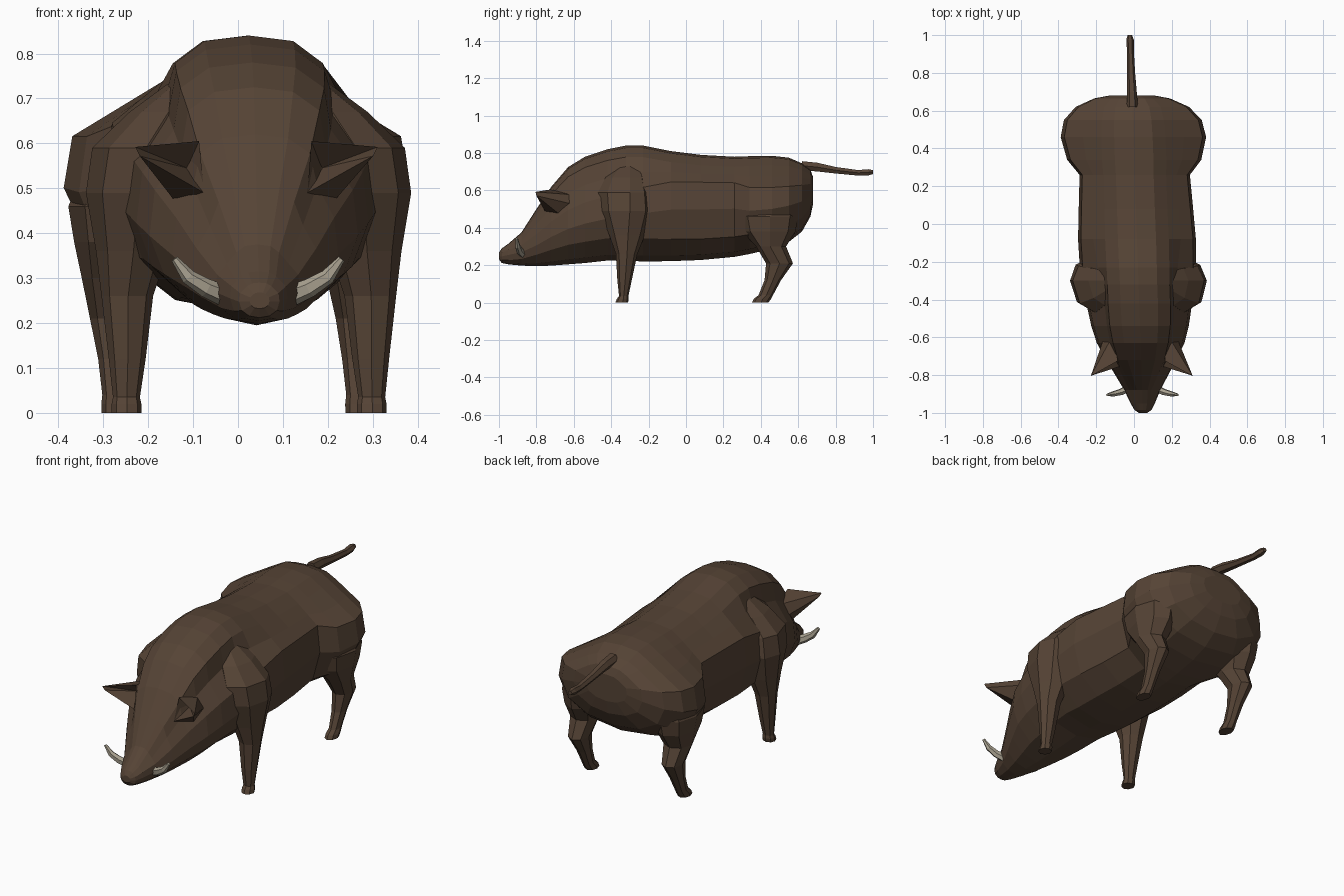
import bpy, bmesh, math
from mathutils import Vector


def material(name, rgb):
    m = bpy.data.materials.new(name)
    m.diffuse_color = (*rgb, 1)
    return m


hide = material("brown hide", (0.092, 0.057, 0.036))
ivory = material("tusk ivory", (0.40, 0.36, 0.28))


def lean(p):
    # the animal stands turned by about two degrees
    return (p[0] + 0.013 - 0.035 * p[1], p[1], p[2])


def make(name, verts, faces, mat):
    me = bpy.data.meshes.new(name)
    me.from_pydata([lean(v) for v in verts], [], faces)
    bm = bmesh.new()
    bm.from_mesh(me)
    bmesh.ops.recalc_face_normals(bm, faces=bm.faces)
    bm.to_mesh(me)
    bm.free()
    me.materials.append(mat)
    ob = bpy.data.objects.new(name, me)
    bpy.context.collection.objects.link(ob)
    return ob


def loft(name, rings, mat):
    n = len(rings[0])
    verts = [v for r in rings for v in r]
    faces = [(i * n + j, i * n + (j + 1) % n, (i + 1) * n + (j + 1) % n, (i + 1) * n + j)
             for i in range(len(rings) - 1) for j in range(n)]
    faces += [tuple(range(n)), tuple(range(len(verts) - n, len(verts)))]
    return make(name, verts, faces, mat)


def body_ring(y, top, bot, w, t, s, k):
    # half outline of a cross-section, mirrored; t = width of the back,
    # s = height of the flank edge, k = how far the slope between them bulges
    half = [(0, 1), (t * .6, .98), (t, .90), (t + (.95 - t) * k, (s + .9) / 2), (.95, s),
            (1, s * .65), (.86, .2), (.5, .05), (0, 0)]
    pts = half + [(-x, z) for x, z in reversed(half[1:-1])]
    return [(x * w, y, bot + z * (top - bot)) for x, z in pts]


# snout, head, neck, trunk and rump:
# y, top, bottom, half width, back width, flank height, slope bulge
stations = [
    (-1.0, .268, .232, .022, .6, .7, .5), (-.985, .29, .212, .045, .6, .7, .5),
    (-.95, .315, .205, .064, .6, .7, .5), (-.88, .375, .198, .095, .5, .62, .5),
    (-.80, .50, .195, .14, .60, .56, .4), (-.72, .62, .198, .185, .66, .56, .3),
    (-.63, .725, .205, .232, .63, .56, .2), (-.54, .78, .212, .258, .62, .57, .18),
    (-.42, .82, .225, .280, .59, .58, .18), (-.32, .84, .225, .305, .54, .60, .22),
    (-.23, .84, .22, .308, .54, .64, .35), (-.08, .81, .222, .312, .54, .72, .5),
    (.08, .79, .228, .303, .55, .74, .5), (.26, .78, .245, .292, .57, .74, .5),
    (.34, .783, .26, .355, .48, .68, .5), (.46, .785, .288, .385, .44, .66, .5),
    (.55, .775, .325, .365, .45, .66, .5), (.62, .745, .38, .30, .5, .68, .5),
    (.665, .71, .46, .20, .55, .7, .5), (.68, .67, .53, .12, .6, .7, .5)]
loft("body", [body_ring(*s) for s in stations], hide)


def leg(name, side, rows):
    # rows: z, inner x, outer x, front y, back y, y of the outermost point
    rings = []
    for z, xi, xo, yf, yb, ym in rows:
        cx, rx = (xi + xo) / 2, (xo - xi) / 2
        ring = []
        for a in [k * math.pi / 4 for k in range(8)]:
            s = math.sin(a)
            y = ym + s * (yb - ym if s > 0 else ym - yf)
            ring.append((side * (cx + rx * math.cos(a)), y, z))
        rings.append(ring)
    loft(name, rings, hide)


front_rows = [
    (.74, .08, .17, -.36, -.24, -.30), (.67, .10, .265, -.43, -.21, -.30),
    (.59, .12, .348, -.47, -.19, -.30), (.49, .14, .362, -.46, -.18, -.30),
    (.36, .18, .340, -.41, -.22, -.31), (.26, .213, .328, -.375, -.26, -.315),
    (.12, .230, .312, -.367, -.29, -.325), (.035, .243, .303, -.358, -.308, -.333),
    (.02, .240, .306, -.37, -.306, -.335), (0, .240, .306, -.378, -.31, -.34)]
hind_rows = [
    (.56, .15, .33, .36, .58, .47), (.46, .15, .375, .28, .60, .45),
    (.38, .17, .362, .30, .585, .45), (.30, .20, .345, .375, .535, .45),
    (.21, .222, .325, .428, .572, .50), (.12, .235, .308, .42, .508, .465),
    (.04, .243, .300, .388, .465, .43), (.02, .240, .303, .362, .455, .41),
    (0, .240, .303, .352, .44, .40)]

for side, word in ((-1, "left"), (1, "right")):
    leg(word + "_front_leg", side, front_rows)
    leg(word + "_hind_leg", side, hind_rows)

    # hollow pointed ear
    ear = [(.27, -.805, .592), (.26, -.80, .572), (.125, -.725, .605), (.14, -.58, .575),
           (.20, -.62, .53), (.18, -.68, .475), (.115, -.755, .49), (.15, -.67, .545)]
    make(word + "_ear", [(x * side, y, z) for x, y, z in ear],
         [(0, 2, 3), (0, 3, 4, 1), (1, 4, 5), (1, 5, 6), (0, 7, 2), (0, 1, 7), (1, 6, 7),
          (2, 7, 6), (2, 6, 5, 4, 3)], hide)

    # curved tusk
    path = [(.06, -.865, .255), (.115, -.89, .278), (.155, -.90, .303), (.186, -.905, .343)]
    rings = []
    for i, (p, r) in enumerate(zip(path, (.025, .021, .017, .008))):
        d = (Vector(path[min(i + 1, 3)]) - Vector(path[max(i - 1, 0)])).normalized()
        u = d.cross(Vector((0, 1, 0))).normalized()
        v = d.cross(u)
        ring = []
        for k in range(6):
            a = k * math.pi / 3
            q = Vector(p) + r * (math.cos(a) * u + .85 * math.sin(a) * v)
            ring.append((q.x * side, q.y, q.z))
        rings.append(ring)
    loft(word + "_tusk", rings, ivory)

# tail: y, z, half width, half height
tail = [(.62, .732, .03, .028), (.70, .725, .026, .027), (.80, .708, .021, .02),
        (.92, .694, .018, .017), (.975, .697, .02, .019), (1.0, .698, .012, .012)]
loft("tail", [[(rx * math.cos(k * math.pi / 3), y, z + rz * math.sin(k * math.pi / 3))
               for k in range(6)] for y, z, rx, rz in tail], hide)
